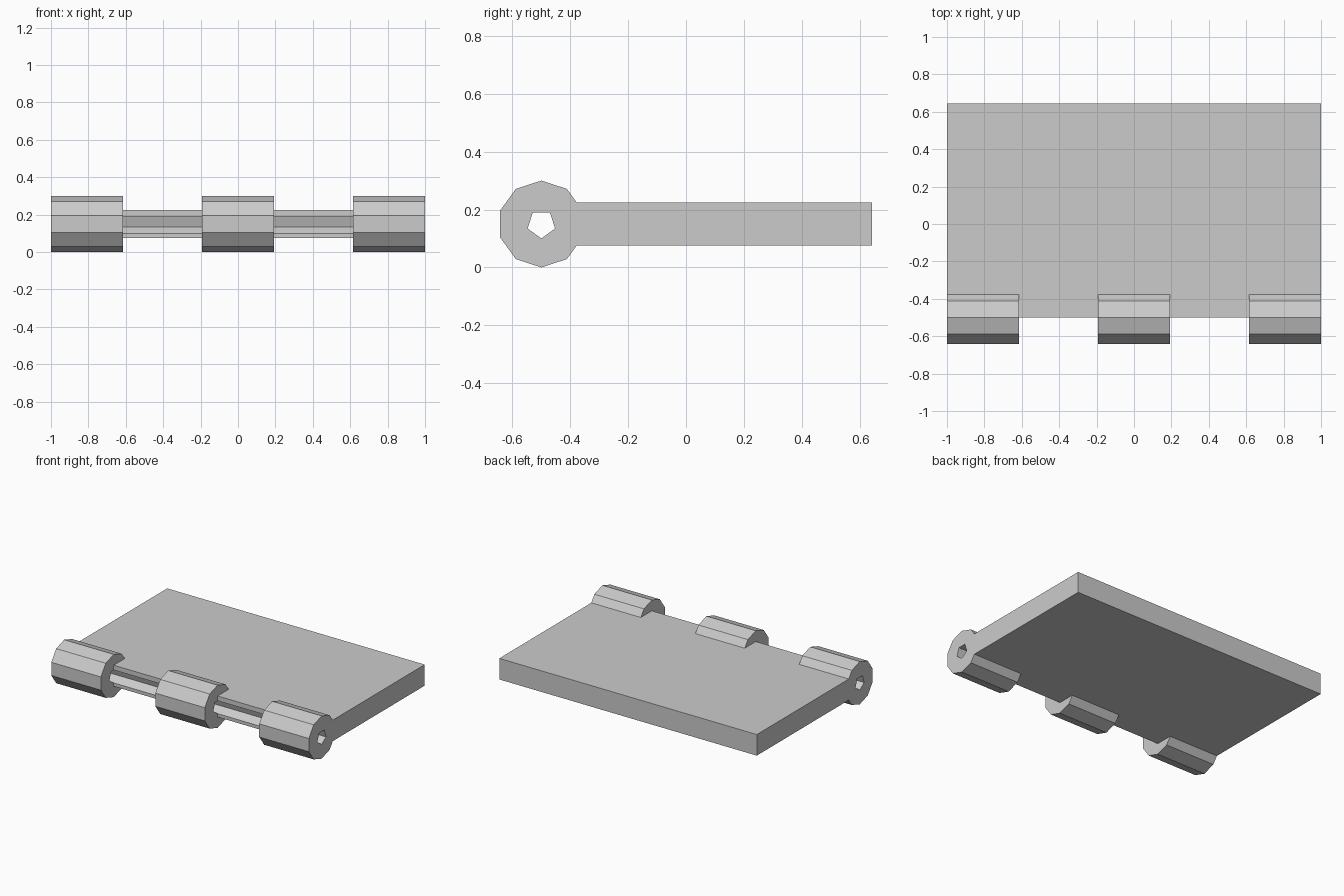
import bpy
import bmesh
import math

if "Cube" in bpy.data.objects:
    bpy.data.objects.remove(bpy.data.objects["Cube"], do_unlink=True)

HALF_X = 1.0
BACK_Y = 0.643
PIN_Y, PIN_Z = -0.5, 0.15      # hinge axis
KNUCKLE_R, BORE_R = 0.15, 0.05
HALF_THICK = 0.074

grey = bpy.data.materials.new("light grey")
grey.use_nodes = True
colour = (0.6, 0.6, 0.6, 1)
grey.diffuse_color = colour
grey.node_tree.nodes["Principled BSDF"].inputs["Base Color"].default_value = colour


def prism(name, profile, x0, x1):
    """Extrude a closed (y, z) profile along x."""
    bm = bmesh.new()
    face = bm.faces.new([bm.verts.new((x0, y, z)) for y, z in profile])
    new = bmesh.ops.extrude_face_region(bm, geom=[face])["geom"]
    verts = [v for v in new if isinstance(v, bmesh.types.BMVert)]
    bmesh.ops.translate(bm, verts=verts, vec=(x1 - x0, 0, 0))
    bmesh.ops.recalc_face_normals(bm, faces=bm.faces)
    mesh = bpy.data.meshes.new(name)
    bm.to_mesh(mesh)
    bm.free()
    mesh.materials.append(grey)
    obj = bpy.data.objects.new(name, mesh)
    bpy.context.collection.objects.link(obj)
    return obj


def ngon(sides, radius):
    """Regular polygon around the hinge axis with a corner pointing down."""
    step = math.tau / sides
    return [(PIN_Y + radius * math.sin(i * step), PIN_Z - radius * math.cos(i * step))
            for i in range(sides)]


# Flat hinge leaf
low, high = PIN_Z - HALF_THICK, PIN_Z + HALF_THICK
leaf = prism("hinge_leaf",
             [(PIN_Y, low), (BACK_Y, low), (BACK_Y, high), (PIN_Y, high)],
             -HALF_X, HALF_X)

# Three ten-sided knuckles joined to the leaf, then a five-sided bore
tools = []
for name, x0, x1 in (("right_knuckle", -HALF_X, -0.615),
                     ("middle_knuckle", -0.192, 0.192),
                     ("left_knuckle", 0.615, HALF_X)):
    tools.append((prism(name, ngon(10, KNUCKLE_R), x0, x1), "UNION"))
tools.append((prism("pin_bore", ngon(5, BORE_R), -1.2, 1.2), "DIFFERENCE"))

for tool, operation in tools:
    tool.hide_render = True
    mod = leaf.modifiers.new(tool.name, "BOOLEAN")
    mod.operation = operation
    mod.solver = "EXACT"
    mod.object = tool

# Bake the joined shape and drop the helpers
bpy.context.view_layer.update()
depsgraph = bpy.context.evaluated_depsgraph_get()
result = bpy.data.meshes.new_from_object(leaf.evaluated_get(depsgraph))
leaf.modifiers.clear()
leaf.data = result
for tool, _ in tools:
    bpy.data.objects.remove(tool, do_unlink=True)

result.materials.clear()
result.materials.append(grey)
for poly in result.polygons:
    poly.material_index = 0
    poly.use_smooth = False
